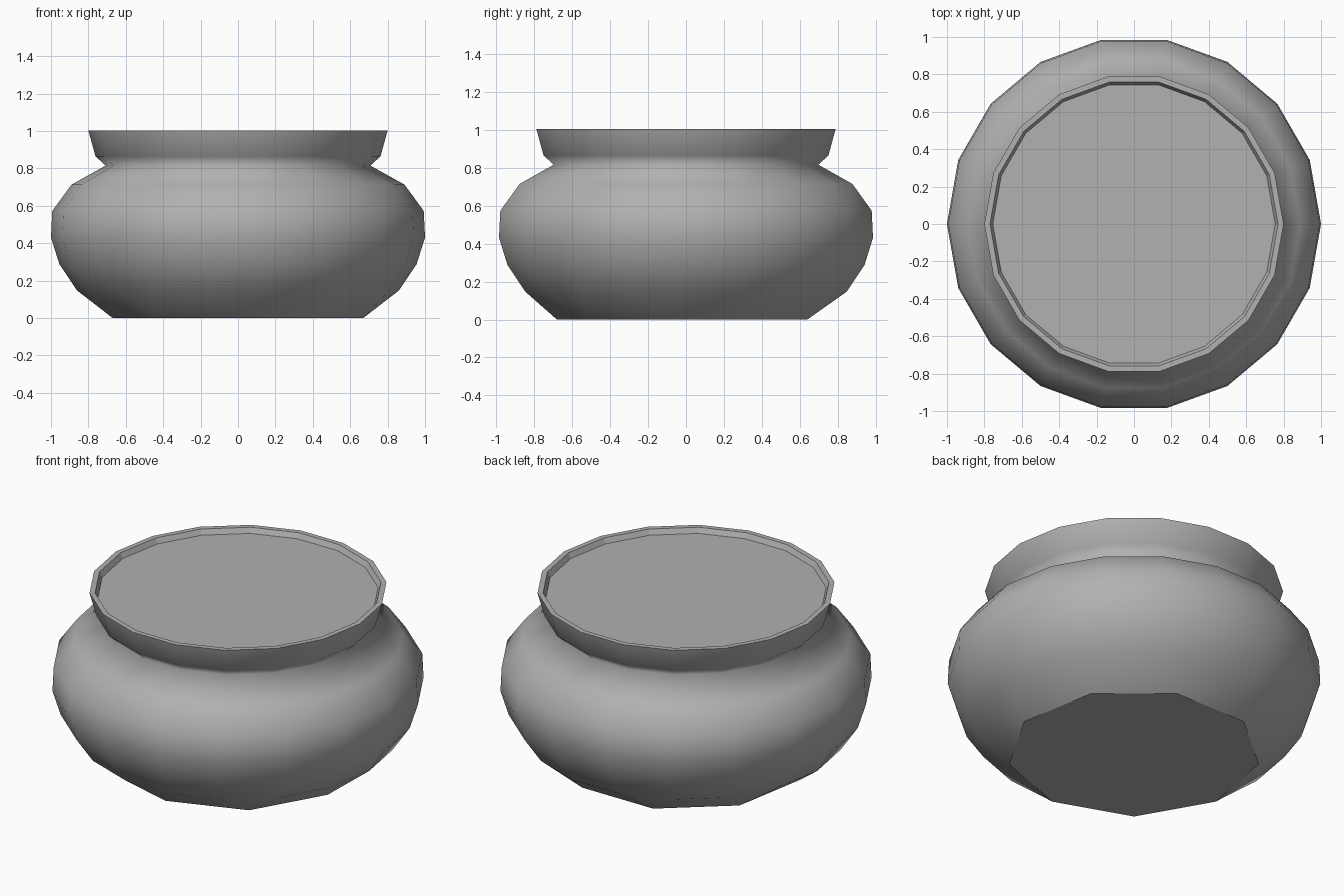
import bpy, bmesh
from math import cos, sin, radians

if "Cube" in bpy.data.objects:
    bpy.data.objects.remove(bpy.data.objects["Cube"])

SIDES = 18

# Dark grey for the whole model
grey = bpy.data.materials.new("dark_grey")
grey.diffuse_color = (0.44, 0.44, 0.44, 1)
grey.use_nodes = True
grey.node_tree.nodes["Principled BSDF"].inputs["Base Color"].default_value = grey.diffuse_color


def ring(bm, r, z, n=SIDES, start=0.0):
    """Regular n-sided ring of vertices."""
    return [bm.verts.new((r * cos(radians(start + 360 * i / n)),
                          r * sin(radians(start + 360 * i / n)), z))
            for i in range(n)]


def bridge(bm, low, high, smooth):
    """Quads between two rings of equal count."""
    n = len(low)
    for i in range(n):
        j = (i + 1) % n
        bm.faces.new((low[i], low[j], high[j], high[i])).smooth = smooth


def finish(bm, name):
    mesh = bpy.data.meshes.new(name)
    bm.normal_update()
    bm.to_mesh(mesh)
    bm.free()
    mesh.materials.append(grey)
    obj = bpy.data.objects.new(name, mesh)
    bpy.context.collection.objects.link(obj)
    return obj


# Pot: outer profile (radius, height), smooth; then flat rim and inner wall
outer = [(0.86, 0.147), (0.955, 0.288), (1.0, 0.431), (0.993, 0.573),
         (0.89, 0.714), (0.708, 0.815), (0.762, 0.865), (0.80, 1.003)]
inner = [(0.77, 1.003), (0.755, 0.973)]

bm = bmesh.new()
rings = [ring(bm, r, z) for r, z in outer + inner]
for k in range(len(rings) - 1):
    bridge(bm, rings[k], rings[k + 1], k < len(outer) - 1)

# Base: nine-sided foot, each corner under the middle of every other ring edge
foot = ring(bm, 0.68, 0.0, 9, -10 + 40)
first = rings[0]
for i in range(9):
    a = first[(2 * i + 1) % SIDES]
    b = first[(2 * i + 2) % SIDES]
    c = first[(2 * i + 3) % SIDES]
    p, q = foot[i], foot[(i + 1) % 9]
    bm.faces.new((p, b, a)).smooth = True
    bm.faces.new((p, q, c, b)).smooth = True
bm.faces.new(foot[::-1])
finish(bm, "pot")

# Contents: flat disc just below the rim
bm = bmesh.new()
bm.faces.new(ring(bm, 0.755, 0.973))
finish(bm, "contents")
